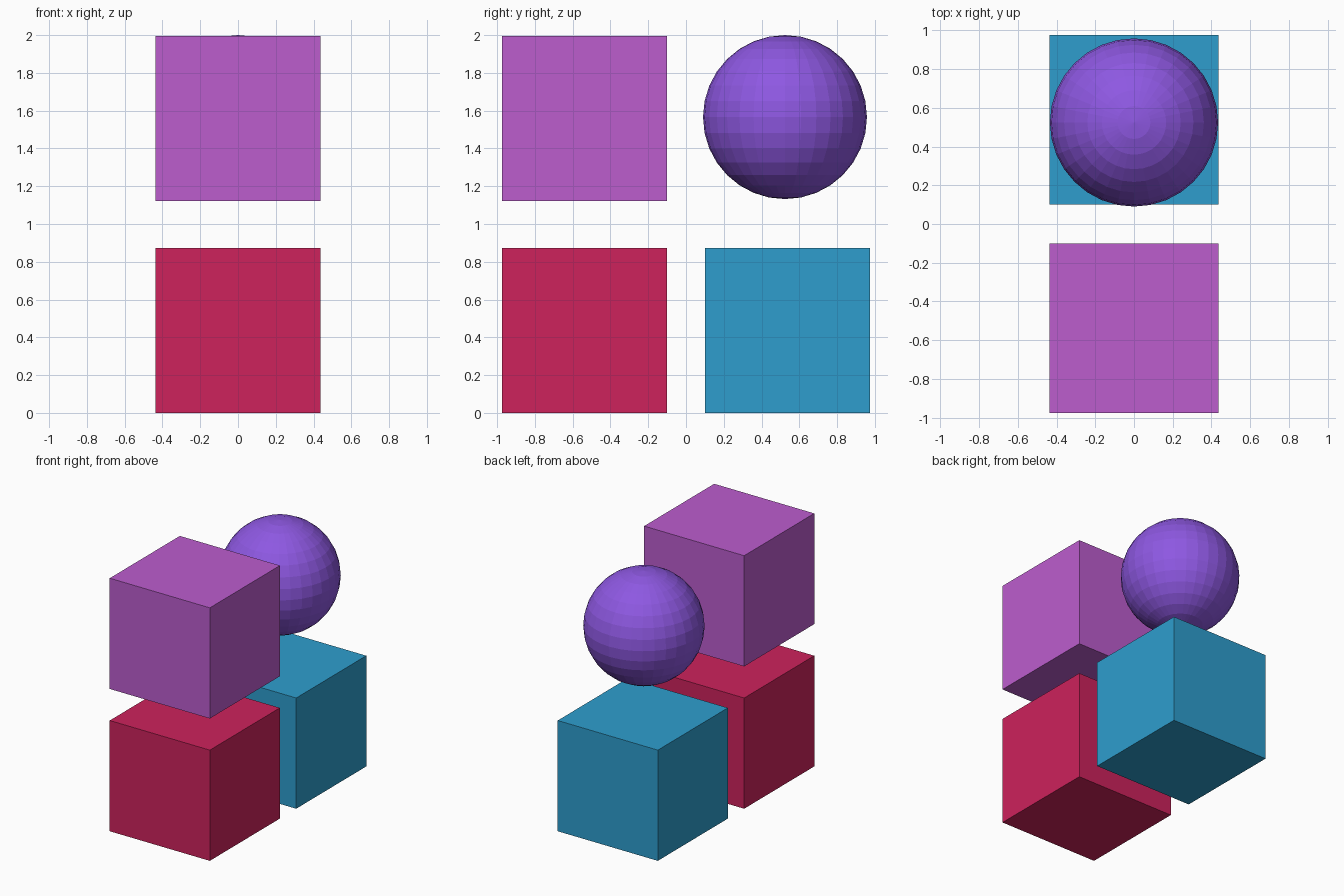
import bpy

if "Cube" in bpy.data.objects:
    bpy.data.objects.remove(bpy.data.objects["Cube"])

SIDE = 0.873      # cube edge length
OFFSET_Y = 0.538  # distance of each column from the centre


def paint(obj, name, rgb):
    """Give the object a plain coloured material (sRGB 0-255 to linear)."""
    mat = bpy.data.materials.new(name)
    linear = [((c / 255 + 0.055) / 1.055) ** 2.4 for c in rgb]
    mat.diffuse_color = (*linear, 1.0)
    mat.use_nodes = True
    mat.node_tree.nodes["Principled BSDF"].inputs["Base Color"].default_value = mat.diffuse_color
    obj.data.materials.append(mat)


def block(name, y, z_bottom, rgb):
    bpy.ops.mesh.primitive_cube_add(size=SIDE, location=(0, y, z_bottom + SIDE / 2))
    obj = bpy.context.object
    obj.name = name
    paint(obj, name + "_colour", rgb)


# Three floating cubes
block("lower_front_cube", -OFFSET_Y, 0.0, (205, 34, 92))
block("upper_front_cube", -OFFSET_Y, 1.122, (188, 93, 206))
block("lower_back_cube", OFFSET_Y, 0.0, (46, 158, 206))

# Flat-shaded ball above the back cube
bpy.ops.mesh.primitive_uv_sphere_add(segments=32, ring_count=16, radius=0.434,
                                     location=(0, 0.524, 1.566))
ball = bpy.context.object
ball.name = "upper_back_ball"
paint(ball, "ball_colour", (142, 88, 226))
